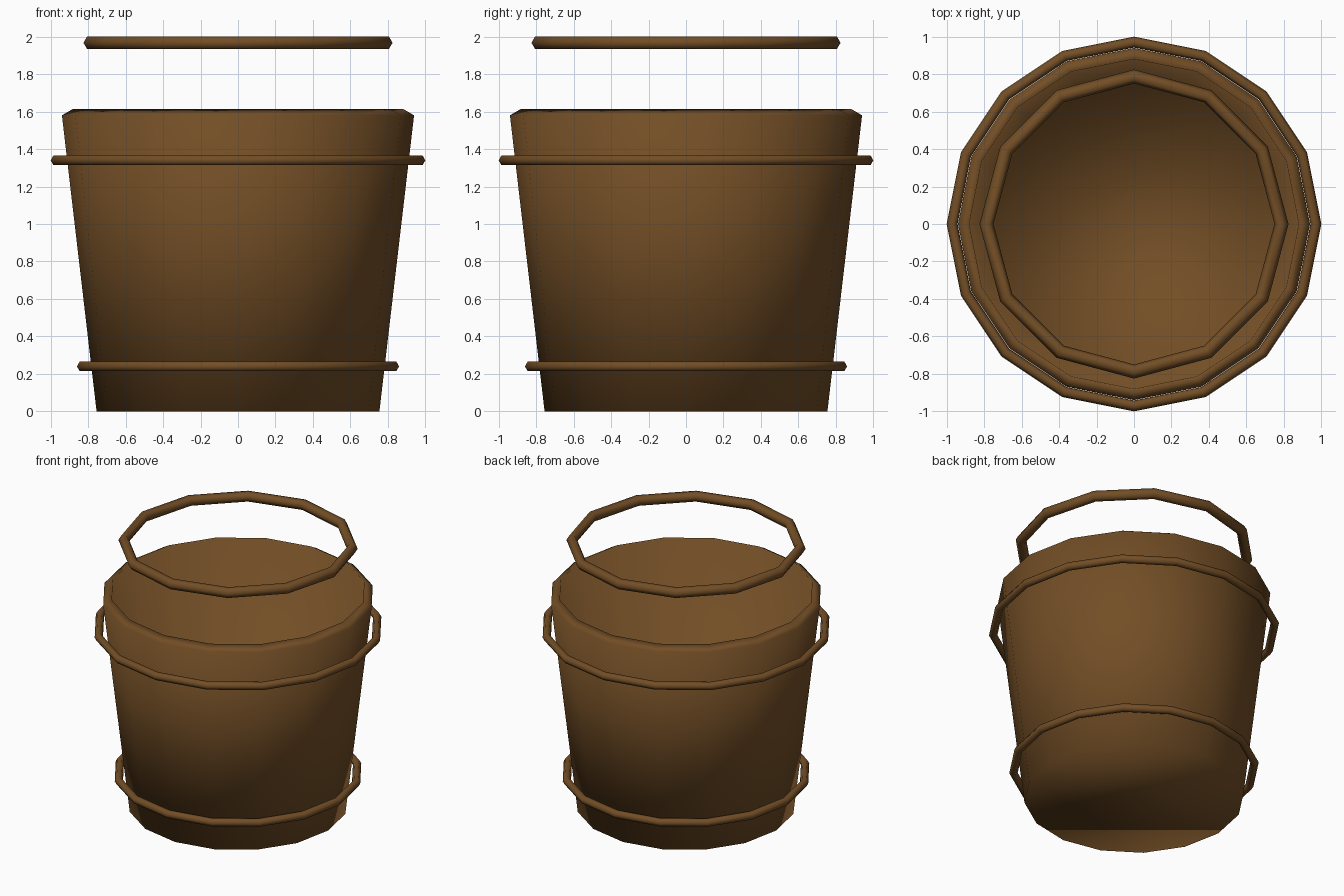
import bpy, bmesh
from math import cos, sin, tau

cube = bpy.data.objects.get("Cube")
if cube:
    bpy.data.objects.remove(cube, do_unlink=True)

wood = bpy.data.materials.new("brown_wood")
wood.use_nodes = True
BROWN = (0.17, 0.076, 0.019, 1.0)
wood.diffuse_color = BROWN
shader = next(n for n in wood.node_tree.nodes if n.type == 'BSDF_PRINCIPLED')
shader.inputs["Base Color"].default_value = BROWN
shader.inputs["Roughness"].default_value = 0.8


def finish(obj, name):
    obj.name = name
    obj.data.name = name
    obj.data.materials.append(wood)
    for poly in obj.data.polygons:
        poly.use_smooth = True


def turned(name, profile, sides):
    """Revolve a radius/height profile around z and cap both ends."""
    bm = bmesh.new()
    rings = [[bm.verts.new((r * cos(tau * i / sides), r * sin(tau * i / sides), z))
              for i in range(sides)] for r, z in profile]
    for a, b in zip(rings, rings[1:]):
        for i in range(sides):
            j = (i + 1) % sides
            bm.faces.new((a[i], a[j], b[j], b[i]))
    bm.faces.new(rings[0][::-1])
    bm.faces.new(rings[-1])
    bmesh.ops.recalc_face_normals(bm, faces=bm.faces)
    mesh = bpy.data.meshes.new(name)
    bm.to_mesh(mesh)
    bm.free()
    obj = bpy.data.objects.new(name, mesh)
    bpy.context.collection.objects.link(obj)
    finish(obj, name)


def hoop(name, outer, thickness, height, sides):
    """Ring with a six-sided section, measured by its outer radius."""
    bpy.ops.mesh.primitive_torus_add(
        location=(0, 0, height), major_radius=outer - thickness,
        minor_radius=thickness, major_segments=sides, minor_segments=6)
    finish(bpy.context.object, name)


# Tapered pail: outer wall, sloping lip, inner wall and floor
turned("bucket_body", [(0.755, 0), (0.94, 1.58), (0.88, 1.615), (0.745, 0.012)], 16)

# Bands around the pail and the ring floating above it
hoop("lower_band", 0.86, 0.029, 0.24, 16)
hoop("upper_band", 1.0, 0.029, 1.34, 16)
hoop("top_ring", 0.825, 0.0375, 1.9675, 12)
